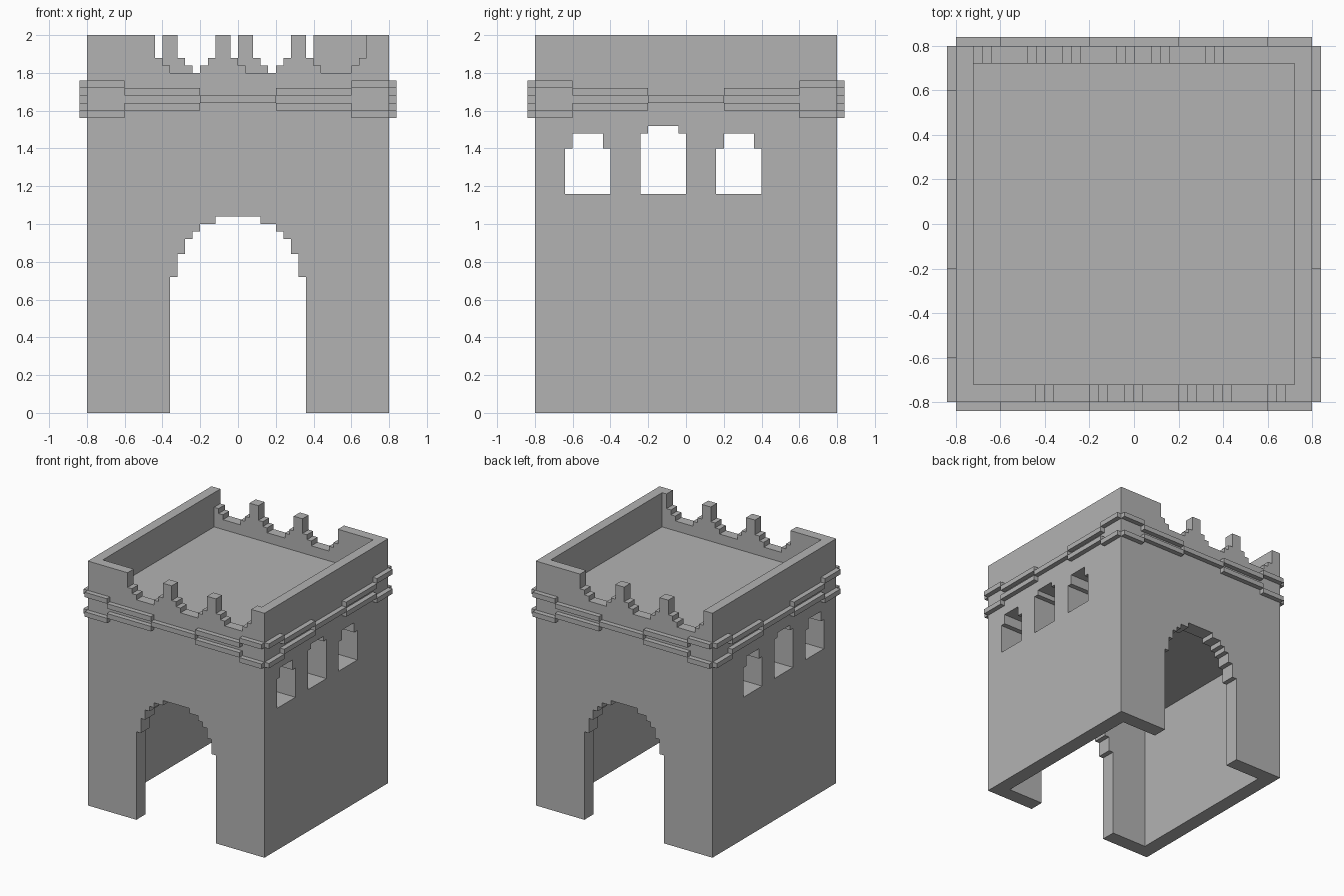
import bpy
import bmesh
from math import pi
from mathutils import Matrix, Vector

if "Cube" in bpy.data.objects:
    bpy.data.objects.remove(bpy.data.objects["Cube"], do_unlink=True)

stone = bpy.data.materials.new("grey stone")
stone.use_nodes = True
GREY = (0.45, 0.45, 0.45, 1)
stone.diffuse_color = GREY
stone.node_tree.nodes["Principled BSDF"].inputs["Base Color"].default_value = GREY


def add_object(name, bm):
    bmesh.ops.recalc_face_normals(bm, faces=bm.faces)
    mesh = bpy.data.meshes.new(name)
    bm.to_mesh(mesh)
    bm.free()
    mesh.materials.append(stone)
    obj = bpy.data.objects.new(name, mesh)
    bpy.context.collection.objects.link(obj)
    return obj


def add_box(bm, low, high):
    low, high = Vector(low), Vector(high)
    matrix = Matrix.Translation((low + high) / 2) @ Matrix.Diagonal((*(high - low), 1))
    bmesh.ops.create_cube(bm, size=1, matrix=matrix)


def box(name, low, high):
    bm = bmesh.new()
    add_box(bm, low, high)
    return add_object(name, bm)


def stepped_prism(name, centre, base, steps, axis, start, end):
    """Symmetric stepped outline of (half width, height) pairs, extruded along x or y."""
    side, z = [], base
    for half, height in steps:
        side += [(half, z), (half, height)]
        z = height
    outline = [(centre + u, v) for u, v in side]
    outline += [(centre - u, v) for u, v in reversed(side)]

    def place(u, v, depth):
        return (depth, u, v) if axis == "x" else (u, depth, v)

    bm = bmesh.new()
    face = bm.faces.new([bm.verts.new(place(u, v, start)) for u, v in outline])
    result = bmesh.ops.extrude_face_region(bm, geom=[face])
    moved = [g for g in result["geom"] if isinstance(g, bmesh.types.BMVert)]
    bmesh.ops.translate(bm, verts=moved, vec=place(0, 0, end - start))
    return add_object(name, bm)


# Solid block that the rooms and openings are carved from
tower = box("tower_walls", (-0.8, -0.8, 0), (0.8, 0.8, 2))

# Lower passage room and the roof terrace
cutters = [box("room_cutter", (-0.68, -0.68, -0.1), (0.68, 0.68, 1.12)),
           box("terrace_cutter", (-0.72, -0.72, 1.72), (0.72, 0.72, 2.1))]

# Stepped archway running front to back
arch = [(0.36, 0.72), (0.32, 0.84), (0.28, 0.92), (0.24, 0.96), (0.2, 1), (0.12, 1.04)]
cutters.append(stepped_prism("arch_cutter", 0, -0.1, arch, "y", -1, 1))

# Three window tunnels running side to side
for y, shoulder, top in ((-0.52, 1.4, 1.48), (-0.12, 1.48, 1.52), (0.28, 1.4, 1.48)):
    steps = [(0.12, shoulder), (0.08, top)]
    cutters.append(stepped_prism("window_cutter", y, 1.16, steps, "x", -1, 1))

# Stepped notches in the front and back parapets
notch = [(0.16, 1.88), (0.12, 1.84), (0.08, 1.8)]
for first, start, end in ((-0.28, -0.9, -0.7), (-0.56, 0.7, 0.9)):
    for i in range(3):
        cutters.append(stepped_prism("notch_cutter", first + 0.4 * i, 2.1,
                                     notch, "y", start, end))

bpy.context.view_layer.objects.active = tower
for cutter in cutters:
    cutter.hide_render = True
    cut = tower.modifiers.new("cut", "BOOLEAN")
    cut.operation = "DIFFERENCE"
    cut.solver = "EXACT"
    cut.object = cutter
    bpy.ops.object.modifier_apply(modifier=cut.name)
    bpy.data.objects.remove(cutter, do_unlink=True)

# Two raised bands per side that step together toward the middle
for turn, side in enumerate(("front", "left", "back", "right")):
    bm = bmesh.new()
    add_box(bm, (-0.2, -0.84, 1.64), (0.2, -0.8, 1.68))
    for sign in (-1, 1):
        for inner, outer, upper, lower in ((0.2, 0.6, 1.68, 1.6), (0.6, 0.8, 1.72, 1.56)):
            x0, x1 = sorted((sign * inner, sign * outer))
            for z in (upper, lower):
                add_box(bm, (x0, -0.84, z), (x1, -0.8, z + 0.04))
    bmesh.ops.rotate(bm, verts=bm.verts, matrix=Matrix.Rotation(turn * pi / 2, 3, "Z"))
    add_object(side + "_band", bm)
